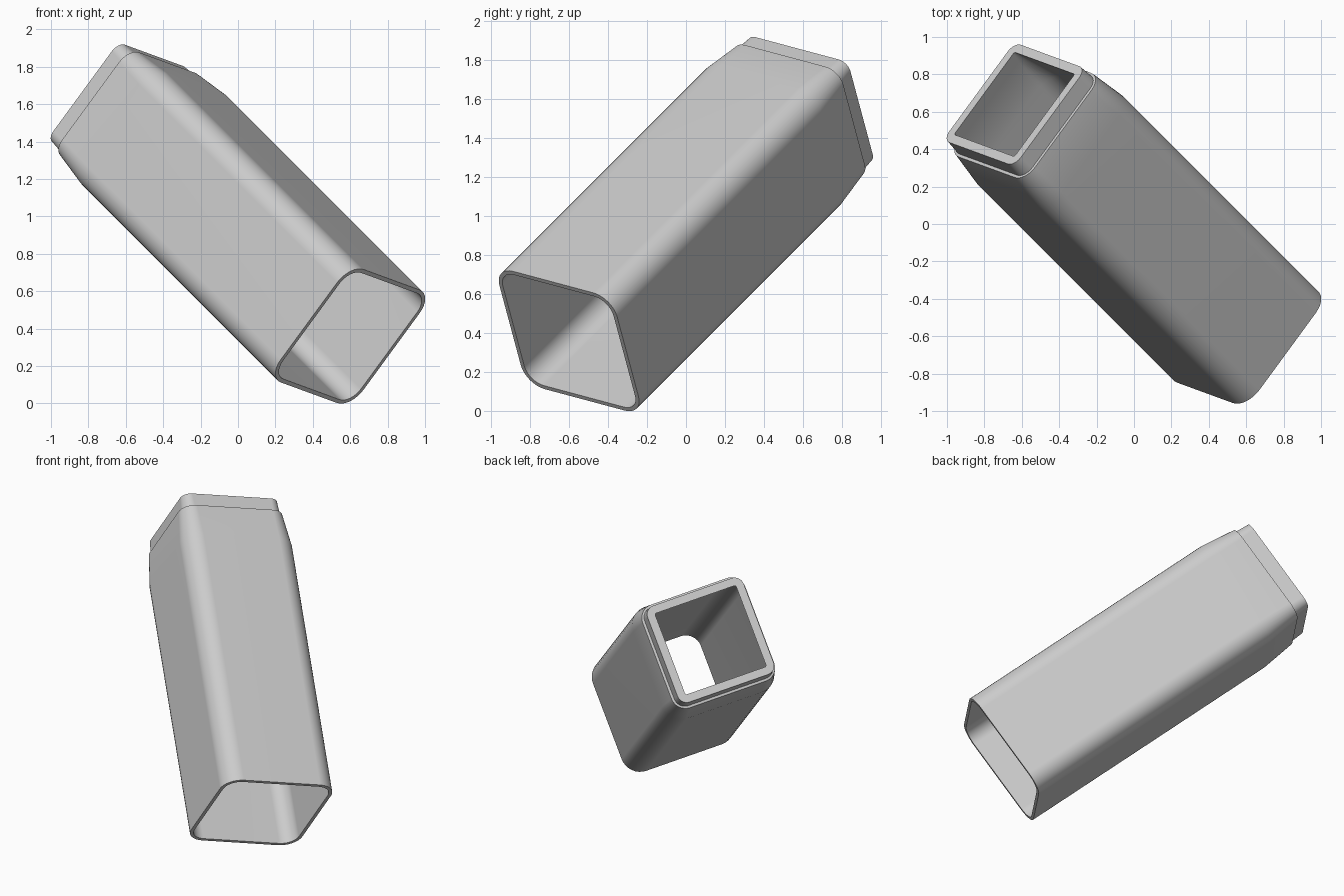
import bpy, bmesh, math
from mathutils import Matrix, Vector

cube = bpy.data.objects.get("Cube")
if cube:
    bpy.data.objects.remove(cube, do_unlink=True)

SEGMENTS = 8  # per rounded corner

# Single grey finish
grey = bpy.data.materials.new("light_grey")
grey.use_nodes = True
colour = (0.6, 0.6, 0.6, 1.0)
grey.diffuse_color = colour
grey.node_tree.nodes["Principled BSDF"].inputs["Base Color"].default_value = colour


def rounded_square(half, radius, height):
    """Points of a rounded square at a height along the tube axis."""
    inner = half - radius
    points = []
    for quarter in range(4):
        start = quarter * math.pi / 2
        diagonal = start + math.pi / 4
        cx = math.copysign(inner, math.cos(diagonal))
        cy = math.copysign(inner, math.sin(diagonal))
        for i in range(SEGMENTS + 1):
            a = start + math.pi / 2 * i / SEGMENTS
            points.append((cx + radius * math.cos(a), cy + radius * math.sin(a), height))
    return points


# Wall section: height, half width, corner radius; up the outside, down the inside
section = [
    (-1.04, 0.383, 0.123),   # open foot
    (0.775, 0.383, 0.123),   # start of shoulder
    (1.01, 0.354, 0.093),    # end of shoulder
    (1.012, 0.338, 0.07),    # collar step
    (1.108, 0.331, 0.06),    # collar rim
    (1.108, 0.279, 0.012),   # mouth
    (0.775, 0.36, 0.10),     # inner flare
    (-1.04, 0.36, 0.10),     # inner foot
]

# Loft the closed section into a hollow tube
bm = bmesh.new()
rings = [[bm.verts.new(p) for p in rounded_square(half, radius, height)]
         for height, half, radius in section]
for k, ring in enumerate(rings):
    above = rings[(k + 1) % len(rings)]
    n = len(ring)
    for i in range(n):
        j = (i + 1) % n
        bm.faces.new((ring[i], ring[j], above[j], above[i]))
bmesh.ops.recalc_face_normals(bm, faces=bm.faces)

# Lean the tube along the cube diagonal
axis = Vector((-1, 1, 1)).normalized()
side_a = Vector((1, (1 - math.sqrt(3)) / 2, (1 + math.sqrt(3)) / 2)).normalized()
side_b = axis.cross(side_a)
lean = Matrix((side_a, side_b, axis)).transposed().to_4x4()
bm.transform(Matrix.Translation((0, 0, 0.96)) @ lean)

mesh = bpy.data.meshes.new("square_tube")
bm.to_mesh(mesh)
bm.free()
mesh.materials.append(grey)
tube = bpy.data.objects.new("square_tube", mesh)
bpy.context.collection.objects.link(tube)

# Smooth corners, crisp rims, flat sides
bpy.ops.object.select_all(action="DESELECT")
tube.select_set(True)
bpy.context.view_layer.objects.active = tube
bpy.ops.object.shade_smooth_by_angle(angle=math.radians(30))
weighted = tube.modifiers.new("flat_sides", "WEIGHTED_NORMAL")
weighted.keep_sharp = True
